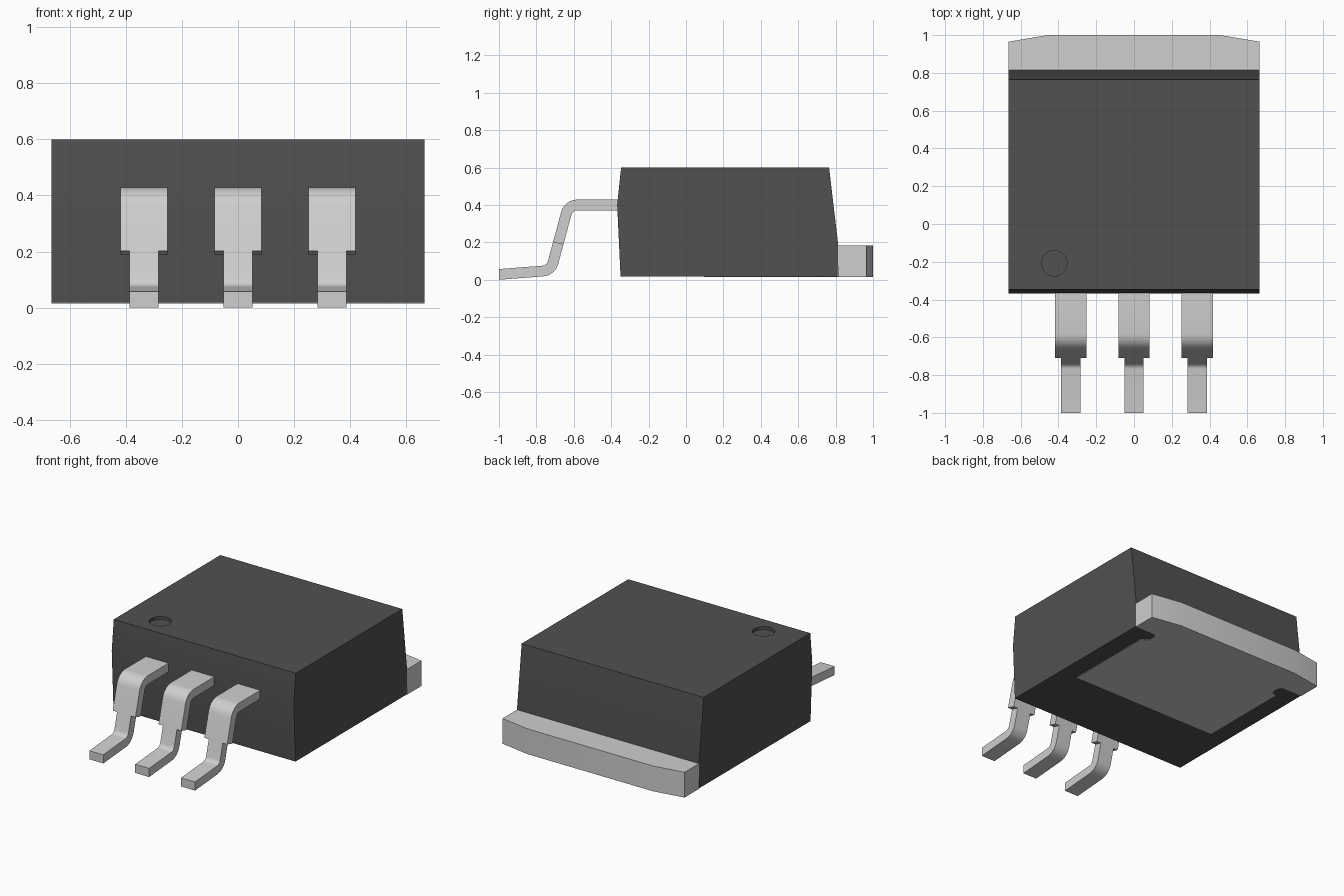
import bpy, bmesh, math
from mathutils import Vector

cube = bpy.data.objects.get("Cube")
if cube:
    bpy.data.objects.remove(cube, do_unlink=True)


def material(name, grey):
    m = bpy.data.materials.new(name)
    m.use_nodes = True
    col = (grey, grey, grey, 1)
    m.diffuse_color = col
    m.node_tree.nodes["Principled BSDF"].inputs["Base Color"].default_value = col
    return m


PLASTIC = material("dark plastic", 0.082)
METAL = material("bare metal", 0.62)


def finish(name, bm, mat):
    bmesh.ops.recalc_face_normals(bm, faces=bm.faces)
    mesh = bpy.data.meshes.new(name)
    bm.to_mesh(mesh)
    bm.free()
    mesh.materials.append(mat)
    obj = bpy.data.objects.new(name, mesh)
    bpy.context.collection.objects.link(obj)
    return obj


def activate(obj):
    bpy.ops.object.select_all(action='DESELECT')
    obj.select_set(True)
    bpy.context.view_layer.objects.active = obj


def smooth(obj):
    activate(obj)
    bpy.ops.object.shade_smooth_by_angle(angle=math.radians(30))


def extrude(name, points, offset, mat):
    """Closed solid from a flat outline pushed along an offset."""
    bm = bmesh.new()
    face = bm.faces.new([bm.verts.new(p) for p in points])
    new = bmesh.ops.extrude_face_region(bm, geom=[face], use_keep_orig=True)["geom"]
    bmesh.ops.translate(bm, vec=offset,
                        verts=[g for g in new if isinstance(g, bmesh.types.BMVert)])
    return finish(name, bm, mat)


# Moulded body: side profile extruded across the width
HALF = 0.665
profile = [(-0.35, 0.018), (-0.368, 0.40), (-0.347, 0.60),
           (0.765, 0.60), (0.814, 0.185), (0.81, 0.018)]
body = extrude("body", [(-HALF, y, z) for y, z in profile], (2 * HALF, 0, 0), PLASTIC)

# Round pin marker sunk into the top
bm = bmesh.new()
bmesh.ops.create_cone(bm, cap_ends=True, segments=40, radius1=0.067, radius2=0.067, depth=0.04)
bmesh.ops.translate(bm, vec=(-0.422, -0.208, 0.60), verts=bm.verts)
cutter = finish("marker_cutter", bm, PLASTIC)
cutter.hide_render = True
cut = body.modifiers.new("marker", 'BOOLEAN')
cut.operation = 'DIFFERENCE'
cut.solver = 'EXACT'
cut.object = cutter
activate(body)
bpy.ops.object.modifier_apply(modifier=cut.name)
bpy.data.objects.remove(cutter, do_unlink=True)
smooth(body)

# Heat tab: pad under the body, necked in, then full width behind it
half_outline = [(0.54, 0.095), (0.54, 0.715), (0.51, 0.725), (0.495, 0.745),
                (0.495, 0.79), (0.515, 0.812), (HALF, 0.812), (HALF, 0.965), (0.457, 1.0)]
outline = half_outline + [(-x, y) for x, y in reversed(half_outline)]
tab = extrude("heat_tab", [(x, y, 0.015) for x, y in outline], (0, 0, 0.167), METAL)
smooth(tab)


def rounded_path(corners, steps=8):
    """Polyline whose corners (y, z, radius) are replaced by arcs."""
    pts = []
    for i, (y, z, r) in enumerate(corners):
        p = Vector((y, z))
        if r == 0:
            pts.append(p)
            continue
        a = (Vector(corners[i - 1][:2]) - p).normalized()
        b = (Vector(corners[i + 1][:2]) - p).normalized()
        half = a.angle(b) / 2
        centre = p + (a + b).normalized() * r / math.sin(half)
        t = r / math.tan(half)
        s, e = p + a * t - centre, p + b * t - centre
        sweep = s.angle(e)
        for k in range(steps + 1):
            f = k / steps
            pts.append(centre + (s * math.sin((1 - f) * sweep) + e * math.sin(f * sweep))
                       / math.sin(sweep))
    return pts


# Lead centre line, with a step to a narrower width part-way down
STEP = Vector((-0.683, 0.195))
path = rounded_path([(-0.34, 0.40, 0), (-0.628, 0.40, 0.062), (*STEP, 0),
                     (-0.722, 0.05, 0.062), (-1.0, 0.0285, 0)])
THICK, WIDE, NARROW = 0.057, 0.083, 0.051


def lead(name, cx):
    bm = bmesh.new()
    rings, w = [], WIDE
    for i, p in enumerate(path):
        d = (path[min(i + 1, len(path) - 1)] - path[max(i - 1, 0)]).normalized()
        n = Vector((d.y, -d.x)) * THICK / 2
        if i == len(path) - 1:
            n = Vector((0, THICK / 2))       # upright toe
        at_step = (p - STEP).length < 1e-5
        for width in ([WIDE, NARROW] if at_step else [w]):
            w = width
            rings.append((width, [bm.verts.new((cx + sx * width, *(p + s * n)))
                                  for sx, s in ((-1, 1), (1, 1), (1, -1), (-1, -1))]))
    for (wa, a), (wb, b) in zip(rings, rings[1:]):
        # Only the two shoulders are needed where the width changes
        for k in ((1, 3) if wa != wb else range(4)):
            j = (k + 1) % 4
            bm.faces.new((a[k], a[j], b[j], b[k]))
    bm.faces.new(rings[0][1])
    bm.faces.new(rings[-1][1])
    smooth(finish(name, bm, METAL))


for name, cx in (("right_lead", -0.335), ("middle_lead", 0.0), ("left_lead", 0.335)):
    lead(name, cx)
